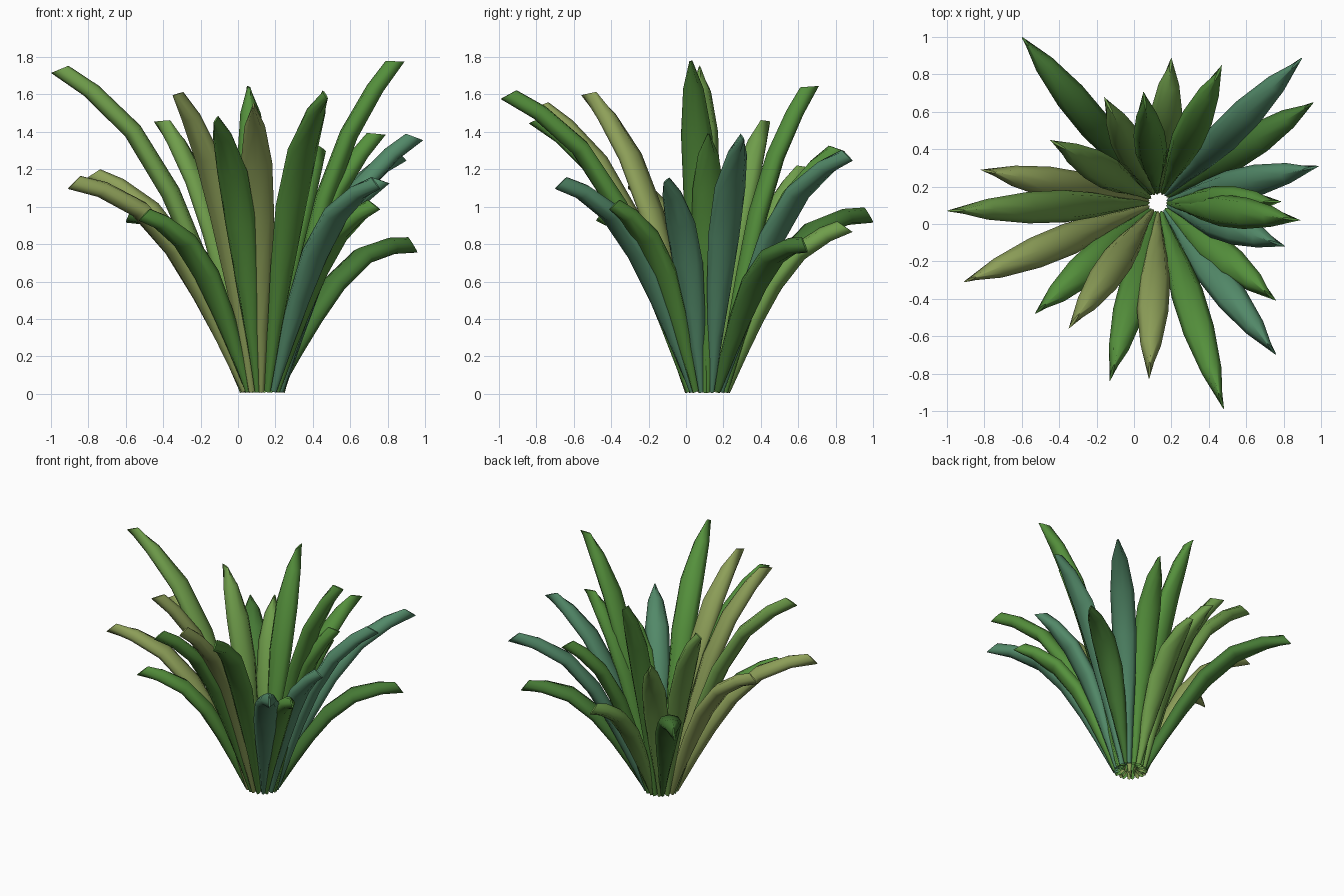
import bpy, math
from mathutils import Vector

if "Cube" in bpy.data.objects:
    bpy.data.objects.remove(bpy.data.objects["Cube"])

CX, CY, BASE_R = 0.13, 0.115, 0.12   # centre and radius of the root ring


def material(name, rgb):
    m = bpy.data.materials.new(name)
    m.diffuse_color = (*rgb, 1)
    m.use_nodes = True
    m.node_tree.nodes["Principled BSDF"].inputs["Base Color"].default_value = m.diffuse_color
    return m


MATS = {
    "teal": material("teal", (0.085, 0.25, 0.14)),
    "green": material("green", (0.09, 0.28, 0.045)),
    "dark": material("dark_green", (0.06, 0.19, 0.035)),
    "lime": material("lime", (0.16, 0.34, 0.07)),
    "olive": material("olive", (0.27, 0.35, 0.10)),
}

# Stations along a leaf: position on chord, bow, half width, thickness, setback of the top
STATIONS = [
    (0.00, 0.00, 0.016, 0.080, 0.0),
    (0.20, 0.42, 0.042, 0.085, 0.0),
    (0.37, 0.74, 0.066, 0.095, 0.0),
    (0.56, 1.00, 0.086, 0.105, 0.0),
    (0.75, 0.98, 0.084, 0.100, 0.0),
    (0.90, 0.53, 0.055, 0.092, 0.02),
    (1.00, 0.00, 0.006, 0.085, 0.055),
]
# Rounded fleshy cross-section: across, up
SECTION = [(0, 0), (0.7, 0.13), (1, 0.45), (0.7, 0.85), (0, 1),
           (-0.7, 0.85), (-1, 0.45), (-0.7, 0.13)]


def leaf(name, x, y, z, mat):
    """Arching fleshy leaf from the root ring to its tip."""
    out = Vector((x - CX, y - CY))
    reach = out.length
    out.normalize()
    side = Vector((-out.y, out.x, 0))
    chord = Vector((reach - BASE_R, z))
    length = chord.length
    angle = math.degrees(math.atan2(chord.y, chord.x))
    bow = max(0.04, min(0.17, 0.150 - (angle - 39.7) * 0.0032)) * length
    along = chord.normalized()
    perp = Vector((-along.y, along.x))
    keel = [Vector((BASE_R, 0.005)) + along * st[0] * length + perp * st[1] * bow
            for st in STATIONS]
    verts, faces = [], []
    n = len(SECTION)
    for i, (_, _, w, d, back) in enumerate(STATIONS):
        t = (keel[min(i + 1, len(keel) - 1)] - keel[max(i - 1, 0)]).normalized()
        up = Vector((-t.y, t.x))
        for a, h in SECTION:
            p = keel[i] + up * d * h - t * back * h
            verts.append(Vector((CX + out.x * p.x, CY + out.y * p.x, p.y)) + side * a * w)
    for i in range(len(STATIONS) - 1):
        for j in range(n):
            k, m = i * n + j, i * n + (j + 1) % n
            faces.append((k, m, m + n, k + n))
    last = (len(STATIONS) - 1) * n
    faces.append(tuple(range(last, last + n)))
    me = bpy.data.meshes.new(name)
    me.from_pydata(verts, [], faces)
    me.materials.append(MATS[mat])
    ob = bpy.data.objects.new(name, me)
    bpy.context.collection.objects.link(ob)
    for p in me.polygons:
        p.use_smooth = len(p.vertices) == 4


# Leaf tips: x, y, z, colour
TIPS = [
    (-0.60, 1.00, 0.91, "dark"), (-0.16, 0.68, 1.20, "lime"),
    (-0.45, 0.45, 1.45, "lime"), (0.05, 0.71, 1.64, "green"),
    (0.20, 0.89, 0.86, "lime"), (0.47, 0.85, 1.29, "green"),
    (0.90, 0.89, 1.24, "teal"), (0.96, 0.65, 0.75, "dark"),
    (0.99, 0.31, 1.35, "teal"), (0.79, 0.12, 1.38, "green"),
    (0.89, 0.02, 1.77, "green"), (0.81, -0.12, 1.12, "teal"),
    (0.76, -0.41, 0.98, "green"), (0.76, -0.70, 1.09, "teal"),
    (0.48, -0.99, 1.57, "green"), (0.08, -0.83, 1.52, "olive"),
    (-0.13, -0.84, 1.44, "green"), (-0.35, -0.56, 1.59, "olive"),
    (-0.53, -0.48, 0.92, "green"), (-0.91, -0.31, 1.09, "olive"),
    (-1.00, 0.07, 1.71, "lime"), (-0.82, 0.29, 1.14, "olive"),
]
for i, (x, y, z, c) in enumerate(TIPS):
    leaf(f"leaf_{i + 1:02d}", x, y, z, c)
